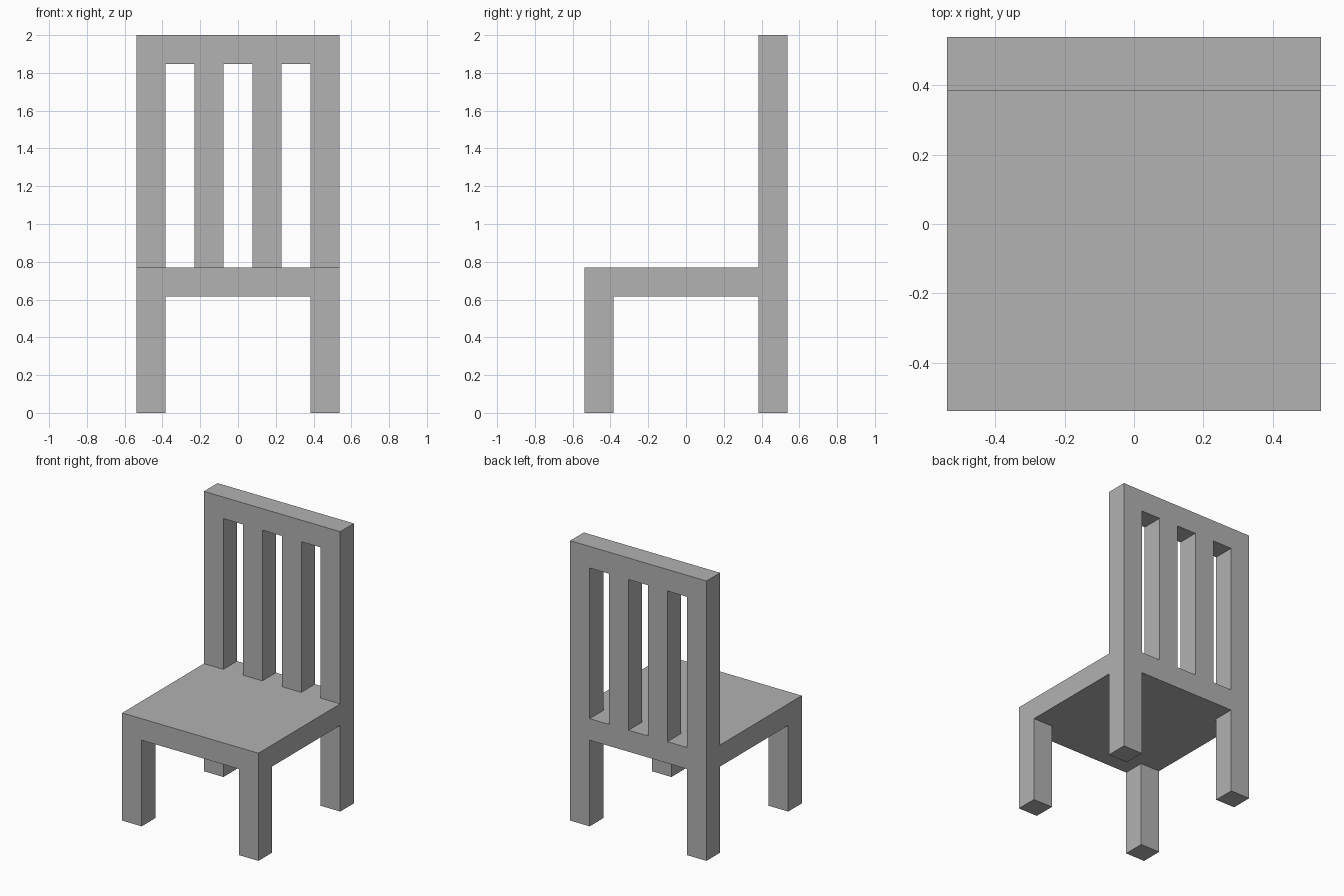
import bpy
import bmesh
from mathutils import Vector

if "Cube" in bpy.data.objects:
    bpy.data.objects.remove(bpy.data.objects["Cube"], do_unlink=True)

U = 2 / 13        # thickness of every bar; the chair is 7 x 7 x 13 bars
EDGE = 3 * U      # centre of the outermost bars

grey = bpy.data.materials.new("plain grey")
grey.use_nodes = True
colour = (0.445, 0.445, 0.445, 1)
grey.diffuse_color = colour
bsdf = next(n for n in grey.node_tree.nodes if n.type == "BSDF_PRINCIPLED")
bsdf.inputs["Base Color"].default_value = colour


def box(name, x, y, z_low, z_high, width=U, depth=U, open_ends=()):
    """Box centred at x, y; open_ends lists the hidden ends (1 top, -1 bottom)."""
    bm = bmesh.new()
    bmesh.ops.create_cube(bm, size=1)
    hidden = [f for f in bm.faces if round(f.normal.z) in open_ends]
    bmesh.ops.delete(bm, geom=hidden, context="FACES")
    bmesh.ops.scale(bm, vec=Vector((width, depth, z_high - z_low)), verts=bm.verts)
    bmesh.ops.translate(bm, vec=Vector((x, y, (z_low + z_high) / 2)), verts=bm.verts)
    mesh = bpy.data.meshes.new(name)
    bm.to_mesh(mesh)
    bm.free()
    mesh.materials.append(grey)
    obj = bpy.data.objects.new(name, mesh)
    bpy.context.collection.objects.link(obj)
    return obj


# Seat slab
box("seat", 0, 0, 4 * U, 5 * U, 7 * U, 7 * U)

# Four legs under the seat corners
for side, x in (("left", EDGE), ("right", -EDGE)):
    for end, y in (("front", -EDGE), ("back", EDGE)):
        box(f"{end}_{side}_leg", x, y, 0, 4 * U, open_ends=(1,))

# Backrest: two posts and two inner slats, evenly spaced, below a top rail
for name, x in (("left_back_post", EDGE), ("left_back_slat", U),
                ("right_back_slat", -U), ("right_back_post", -EDGE)):
    box(name, x, EDGE, 5 * U, 12 * U, open_ends=(1, -1))
box("top_rail", 0, EDGE, 12 * U, 13 * U, 7 * U)
